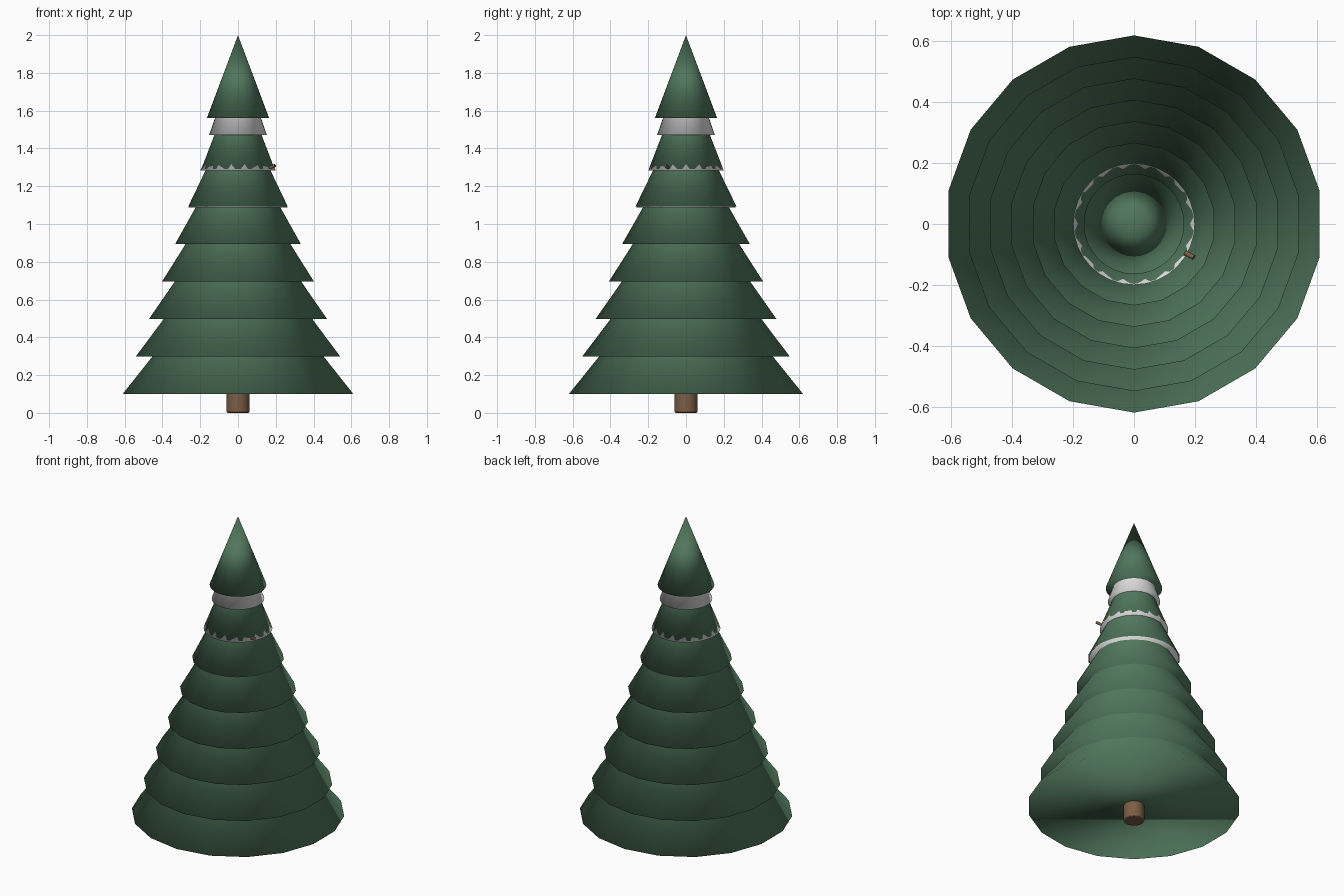
import bpy
from math import radians
from mathutils import Vector

cube = bpy.data.objects.get("Cube")
if cube:
    bpy.data.objects.remove(cube, do_unlink=True)


def material(name, color):
    mat = bpy.data.materials.new(name)
    mat.use_nodes = True
    mat.diffuse_color = (*color, 1)
    mat.node_tree.nodes["Principled BSDF"].inputs["Base Color"].default_value = (*color, 1)
    return mat


green = material("pine_green", (0.08, 0.18, 0.105))
white = material("snow_white", (0.8, 0.8, 0.8))
brown = material("bark_brown", (0.2, 0.11, 0.06))


def cone(name, base, radius, height, sides, mat):
    """Closed cone standing on base, shaded smooth all over."""
    bpy.ops.mesh.primitive_cone_add(vertices=sides, radius1=radius, radius2=0,
                                    depth=height, location=(0, 0, base + height / 2))
    obj = bpy.context.object
    obj.name = name
    obj.data.materials.append(mat)
    bpy.ops.object.shade_smooth()
    return obj


def rod(name, start, end, radius, sides, bevel=0):
    """Cylinder between two points."""
    a, b = Vector(start), Vector(end)
    bpy.ops.mesh.primitive_cylinder_add(vertices=sides, radius=radius,
                                        depth=(b - a).length, location=(a + b) / 2)
    obj = bpy.context.object
    obj.name = name
    obj.rotation_euler = (b - a).to_track_quat("Z", "Y").to_euler()
    obj.data.materials.append(brown)
    if bevel:
        mod = obj.modifiers.new("soft_rim", "BEVEL")
        mod.width = bevel
        mod.segments = 2
    bpy.ops.object.shade_smooth_by_angle(angle=radians(40))
    return obj


# Branch tiers, shrinking upwards
for i in range(7):
    base = 0.1 + 0.1985 * i
    cone(f"branch_tier_{i + 1}", base, 0.62 - 0.0705 * i, 0.77 - 0.044 * i, 18, green)

# Tree tip
cone("tree_tip", 1.56, 0.165, 0.44, 32, green)

# Snow layers tucked under the upper tiers
for i, (base, radius) in enumerate([(1.088, 0.262), (1.282, 0.2), (1.471, 0.153)]):
    cone(f"snow_layer_{i + 1}", base, radius, 0.44, 32, white)

# Trunk and a small twig poking out near the top
rod("trunk", (0, 0, 0), (0, 0, 0.2), 0.06, 32, bevel=0.006)
rod("twig", (0.15, -0.085, 1.29), (0.197, -0.11, 1.31), 0.008, 12)
